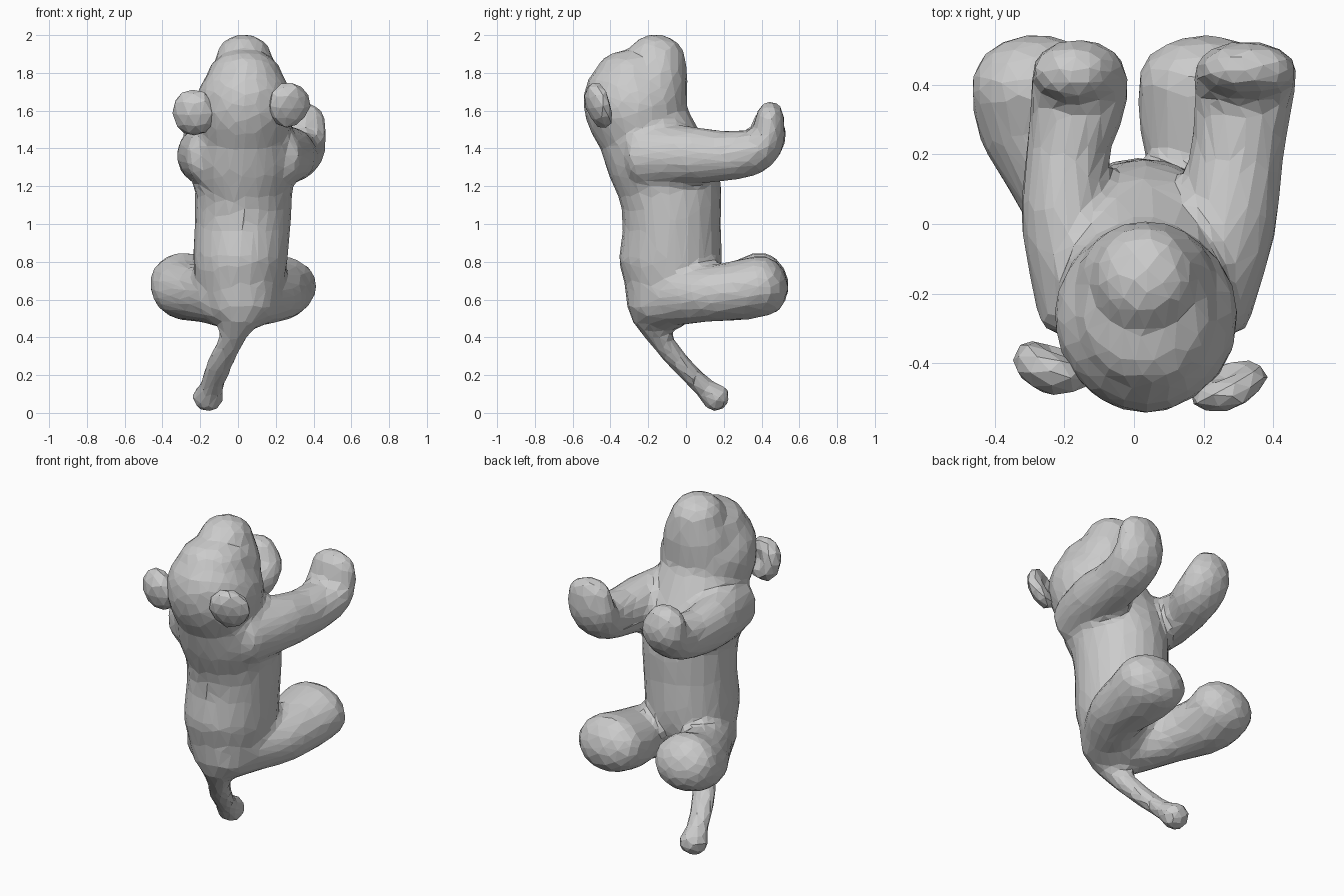
import bpy, bmesh, math, random
from mathutils import Vector, Matrix

if "Cube" in bpy.data.objects:
    bpy.data.objects.remove(bpy.data.objects["Cube"])

random.seed(4)
SIDES = 20


def finish(name, bm):
    """Turn a bmesh into a flat-shaded object."""
    bmesh.ops.recalc_face_normals(bm, faces=bm.faces)
    me = bpy.data.meshes.new(name)
    bm.to_mesh(me)
    bm.free()
    ob = bpy.data.objects.new(name, me)
    bpy.context.collection.objects.link(ob)
    return ob


def spline(pts, steps):
    """Catmull-Rom through stations of (x, y, z, side radius, other radius)."""
    p = [2 * pts[0] - pts[1]] + pts + [2 * pts[-1] - pts[-2]]
    out = []
    for i in range(1, len(p) - 2):
        a, b, c, d = p[i - 1:i + 3]
        for k in range(steps):
            t = k / steps
            out.append(0.5 * (2 * b + (c - a) * t + (2 * a - 5 * b + 4 * c - d) * t * t
                              + (3 * b - a - 3 * c + d) * t ** 3))
    return out + [pts[-1]]


def loft(name, stations, start=0.08, end=0.08, steps=5):
    """Stuffed tube through elliptical stations with domed ends."""
    st = spline([Vector(s) for s in stations], steps)
    pos = [s.to_3d() for s in st]
    rings = []
    for i, s in enumerate(st):
        tan = (pos[min(i + 1, len(pos) - 1)] - pos[max(i - 1, 0)]).normalized()
        rings.append((pos[i], tan, s[3], s[4]))

    def dome(ring, depth):
        c, t, a, b = ring
        return [(c + t * depth * math.sin(u), t, a * math.cos(u), b * math.cos(u))
                for u in (0.4, 0.8, 1.1, 1.4)]
    rings = dome(rings[0], -start)[::-1] + rings + dome(rings[-1], end)

    bm = bmesh.new()
    loops = []
    for c, t, a, b in rings:
        side = (Vector((1, 0, 0)) - t * t.x).normalized()
        other = t.cross(side)
        loops.append([bm.verts.new(c + side * a * math.cos(q) + other * b * math.sin(q))
                      for q in (2 * math.pi * k / SIDES for k in range(SIDES))])
    for l0, l1 in zip(loops, loops[1:]):
        for k in range(SIDES):
            n = (k + 1) % SIDES
            bm.faces.new((l0[k], l0[n], l1[n], l1[k]))
    bm.faces.new(loops[0])
    bm.faces.new(loops[-1])
    return finish(name, bm)


def leg(side, foot_x, foot_z, width):
    """Leg reaching to +y with a rounded foot; side is -1 or 1."""
    return loft("leg", [(side * 0.065, -0.12, 0.62, 0.16, 0.17),
                        (side * 0.195, 0.1, 0.63, width * 0.78, 0.15),
                        (foot_x * 0.96, 0.29, 0.65, width * 0.95, 0.16),
                        (foot_x, 0.41, foot_z, width, 0.163)], end=0.13)


def ear(name, centre, size, rot):
    """Rounded ear with a dished face."""
    bm = bmesh.new()
    bmesh.ops.create_icosphere(bm, subdivisions=2, radius=1)
    for v in bm.verts:
        if v.co.y > 0:
            v.co.y *= 0.3 + 0.7 * math.hypot(v.co.x, v.co.z)
        v.co *= random.uniform(0.95, 1.05)
    m = Matrix.Translation(centre) @ Matrix.Rotation(rot[1], 4, 'Z') \
        @ Matrix.Rotation(rot[0], 4, 'X') @ Matrix.Diagonal((*size, 1))
    bmesh.ops.transform(bm, matrix=m, verts=bm.verts)
    return finish(name, bm)


# Torso, back towards -y
body = loft("body", [(0.02, -0.145, 0.56, 0.19, 0.18), (0.01, -0.09, 0.75, 0.245, 0.27),
                     (0.025, -0.075, 1.0, 0.255, 0.26), (0.03, -0.09, 1.2, 0.26, 0.275),
                     (0.03, -0.16, 1.36, 0.28, 0.27), (0.035, -0.22, 1.5, 0.25, 0.255)],
            start=0.12, end=0.1)

# Head looking up, with a blunt muzzle on top
head = loft("head", [(0.035, -0.24, 1.48, 0.24, 0.24), (0.035, -0.265, 1.6, 0.265, 0.27),
                     (0.035, -0.275, 1.7, 0.25, 0.265), (0.035, -0.265, 1.79, 0.2, 0.215)],
            start=0.1, end=0.13)
muzzle = loft("muzzle", [(0.035, -0.18, 1.62, 0.21, 0.185), (0.035, -0.165, 1.78, 0.195, 0.175),
                         (0.03, -0.155, 1.88, 0.15, 0.155)], end=0.125)

# Arms reaching to +y with paws bent up
arm_left = loft("arm_left", [(-0.1, -0.21, 1.36, 0.19, 0.18), (-0.19, 0.0, 1.365, 0.135, 0.155),
                             (-0.19, 0.2, 1.36, 0.12, 0.135), (-0.16, 0.35, 1.385, 0.14, 0.12),
                             (-0.16, 0.43, 1.45, 0.14, 0.1), (-0.18, 0.435, 1.53, 0.115, 0.085)])
arm_right = loft("arm_right", [(0.16, -0.21, 1.36, 0.19, 0.18), (0.26, 0.0, 1.365, 0.15, 0.155),
                               (0.295, 0.2, 1.36, 0.135, 0.135), (0.315, 0.36, 1.385, 0.145, 0.12),
                               (0.32, 0.43, 1.46, 0.15, 0.095), (0.33, 0.445, 1.57, 0.135, 0.075)])

# Legs
leg_left = leg(-1, -0.285, 0.695, 0.185)
leg_right = leg(1, 0.215, 0.675, 0.205)

# Tail with a thicker tuft
tail = loft("tail", [(0.01, -0.2, 0.53, 0.12, 0.1), (-0.03, -0.14, 0.4, 0.07, 0.065),
                     (-0.1, -0.02, 0.25, 0.07, 0.055), (-0.14, 0.09, 0.14, 0.065, 0.055),
                     (-0.16, 0.16, 0.08, 0.085, 0.08)], start=0.04, end=0.07)

# Sew the stuffed parts into one skin, soften the seams and facet it
parts = [body, head, muzzle, arm_left, arm_right, leg_left, leg_right, tail]
with bpy.context.temp_override(active_object=body, object=body, selected_objects=parts,
                               selected_editable_objects=parts):
    bpy.ops.object.join()
skin = body.modifiers.new("skin", 'REMESH')
skin.mode = 'VOXEL'
skin.voxel_size = 0.02
skin.use_smooth_shade = False
soft = body.modifiers.new("soften", 'SMOOTH')
soft.factor = 0.5
soft.iterations = 12
body.modifiers.new("facets", 'DECIMATE').ratio = 0.07

# Ears
ear("ear_left", (-0.235, -0.405, 1.59), (0.115, 0.08, 0.125), (0.15, -0.35))
ear("ear_right", (0.27, -0.46, 1.63), (0.115, 0.065, 0.125), (0.3, 0.35))
